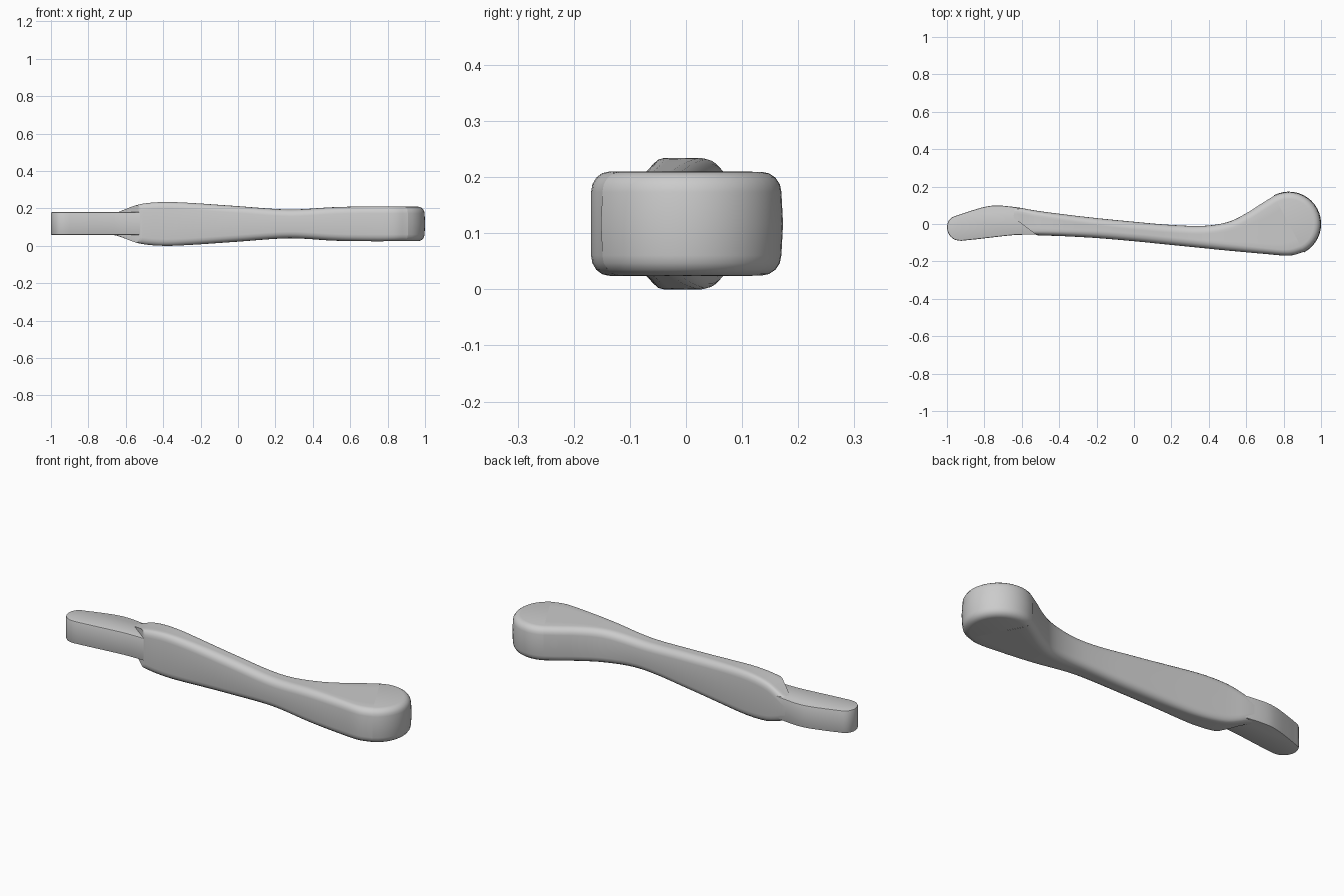
import bpy, bmesh, math
from mathutils import Vector

if "Cube" in bpy.data.objects:
    bpy.data.objects.remove(bpy.data.objects["Cube"])

MID_Z = 0.117


def smooth(pts, n):
    """Catmull-Rom curve through the points."""
    pts = [Vector(p) for p in pts]
    ext = [2 * pts[0] - pts[1]] + pts + [2 * pts[-1] - pts[-2]]
    out = []
    for a, b, c, d in zip(ext, ext[1:], ext[2:], ext[3:]):
        for k in range(n):
            t = k / n
            out.append(0.5 * (2 * b + (c - a) * t + (2 * a - 5 * b + 4 * c - d) * t**2
                              + (3 * b - a - 3 * c + d) * t**3))
    return out + [pts[-1]]


def finish(name, bm, angle=40):
    bmesh.ops.remove_doubles(bm, verts=bm.verts, dist=1e-5)
    bmesh.ops.recalc_face_normals(bm, faces=bm.faces)
    me = bpy.data.meshes.new(name)
    bm.to_mesh(me)
    bm.free()
    ob = bpy.data.objects.new(name, me)
    bpy.context.collection.objects.link(ob)
    bpy.ops.object.select_all(action='DESELECT')
    ob.select_set(True)
    bpy.context.view_layer.objects.active = ob
    bpy.ops.object.shade_smooth_by_angle(angle=math.radians(angle))
    return ob


# Half thickness of the handle along x
HEIGHT = smooth([(-0.75, 0.052), (-0.65, 0.061), (-0.6, 0.08), (-0.52, 0.106), (-0.4, 0.117),
                 (-0.25, 0.112), (0, 0.095), (0.27, 0.077), (0.5, 0.089), (0.65, 0.0925),
                 (0.95, 0.0925)], 6)


def half_height(x):
    for a, b in zip(HEIGHT, HEIGHT[1:]):
        if x <= b.x:
            return a.y + (b.y - a.y) * (x - a.x) / (b.x - a.x)
    return HEIGHT[-1].y


# Handle: lofted between its lower and upper edges as seen from above
low = smooth([(-0.52, -0.06), (-0.47, -0.062), (-0.38, -0.065), (-0.2, -0.075), (0, -0.092),
              (0.2, -0.112), (0.37, -0.129), (0.5, -0.142), (0.7, -0.16), (0.83, -0.169),
              (0.908, -0.149)], 5)
high = smooth([(-0.73, 0.098), (-0.63, 0.09), (-0.5, 0.068), (-0.25, 0.037), (0, 0.012),
               (0.2, -0.005), (0.37, -0.01), (0.5, 0.01), (0.6, 0.057), (0.68, 0.108),
               (0.748, 0.150)], 5)
R = 0.036
ARC = [math.radians(a) for a in (0, 22.5, 45, 67.5, 90)]


def section(a, b):
    width = (b - a).length
    half = [(R * (1 - math.cos(t)), R * (1 - math.sin(t))) for t in ARC]
    half += [(R + (width - 2 * R) * k / 6, 0) for k in range(1, 6)]
    half += [(width - d, drop) for d, drop in half[4::-1]]
    ring = []
    for sign, row in ((1, half), (-1, half[::-1])):
        for d, drop in row:
            p = a.lerp(b, d / width)
            ring.append((p.x, p.y, MID_Z + sign * (half_height(p.x) - drop)))
    return ring


bm = bmesh.new()
rings = [[bm.verts.new(p) for p in section(a, b)] for a, b in zip(low, high)]
for r, s in zip(rings, rings[1:]):
    for i in range(len(r)):
        j = (i + 1) % len(r)
        bm.faces.new((r[i], r[j], s[j], s[i]))
bm.faces.new(rings[0])
finish("handle", bm)

# Rounded end cap: half turn of a bulged, rounded profile
centre = (low[-1] + high[-1]) / 2
radius = (high[-1] - low[-1]).length / 2
h = 0.0925
profile = [(0, h), (radius - R, h)]
profile += [(radius - R * (1 - math.sin(t)), h - R * (1 - math.cos(t))) for t in ARC[1:]]
profile += [(radius + 0.003, 0)]
profile += [(r, -z) for r, z in profile[-2::-1]]
bm = bmesh.new()
start = math.atan2(low[-1].y - centre.y, low[-1].x - centre.x)
vs = [bm.verts.new((centre.x + r * math.cos(start), centre.y + r * math.sin(start), MID_Z + z))
      for r, z in profile]
es = [bm.edges.new(e) for e in zip(vs, vs[1:])]
bmesh.ops.spin(bm, geom=vs + es, cent=(centre.x, centre.y, 0), axis=(0, 0, 1),
               angle=math.pi, steps=20)
finish("end_cap", bm)

# Flat tang with a round tip
upper = smooth([(-0.945, 0.046), (-0.88, 0.068), (-0.8, 0.091), (-0.73, 0.099),
                (-0.63, 0.089), (-0.5, 0.064)], 4)
lower = smooth([(-0.5, -0.057), (-0.62, -0.058), (-0.7, -0.065), (-0.82, -0.079),
                (-0.925, -0.09)], 4)
tip = smooth([(-0.925, -0.09), (-0.96, -0.083), (-0.988, -0.058), (-1.0, -0.02),
              (-0.992, 0.015), (-0.972, 0.036), (-0.945, 0.046)], 3)
bm = bmesh.new()
base = bm.faces.new([bm.verts.new((p.x, p.y, 0.058)) for p in upper + lower + tip[1:-1]])
top = bmesh.ops.extrude_face_region(bm, geom=[base])["geom"]
bmesh.ops.translate(bm, verts=[v for v in top if isinstance(v, bmesh.types.BMVert)],
                    vec=(0, 0, 0.122))
rims = [e for e in bm.edges if abs(e.verts[0].co.z - e.verts[1].co.z) < 1e-4]
bmesh.ops.recalc_face_normals(bm, faces=bm.faces)
bmesh.ops.bevel(bm, geom=rims, offset=0.006, segments=2, profile=0.5, affect='EDGES')
finish("tang", bm)
